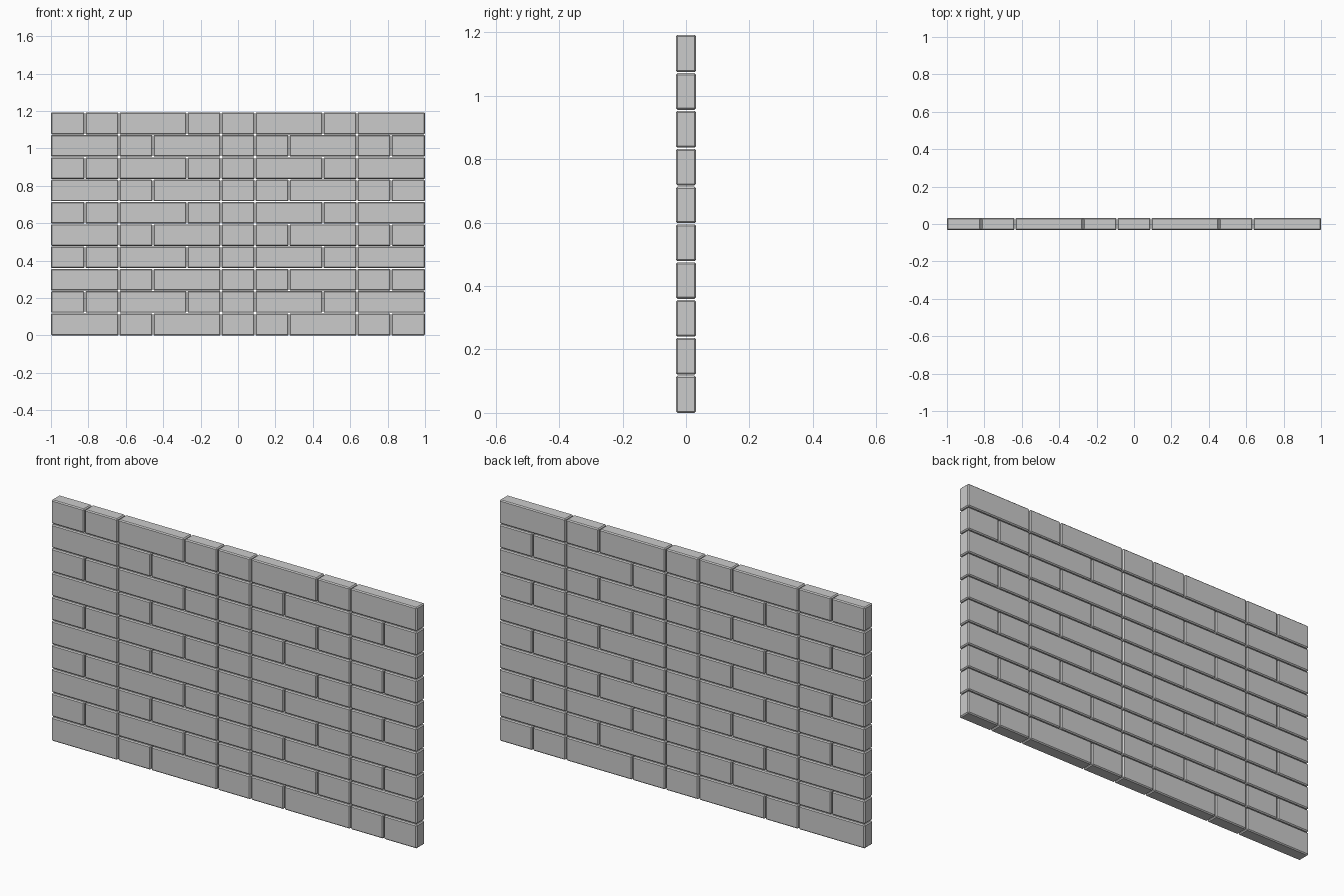
import bpy, bmesh
from mathutils import Matrix, Vector

if "Cube" in bpy.data.objects:
    bpy.data.objects.remove(bpy.data.objects["Cube"])

UNIT = 2 / 11          # half-brick length
ROW = 0.1192           # course height
DEPTH = 0.064
GAP = 0.004
BEVEL = 0.005

# brick lengths in half-bricks for the two alternating courses
PATTERNS = ([2, 1, 2, 1, 1, 2, 1, 1], [1, 1, 2, 1, 1, 2, 1, 2])


def add_brick(bm, x0, x1, z0, z1):
    size = Vector((x1 - x0, DEPTH, z1 - z0))
    mid = Vector(((x0 + x1) / 2, 0, (z0 + z1) / 2))
    bmesh.ops.create_cube(bm, size=1, matrix=Matrix.Translation(mid) @ Matrix.Diagonal(size.to_4d()))


# one object per course of bricks
for row in range(10):
    bm = bmesh.new()
    x = -1.0
    for n in PATTERNS[row % 2]:
        end = x + n * UNIT
        # the wall ends stay flush, inner joints get a thin gap
        left = x if x < -0.999 else x + GAP / 2
        right = end if end > 0.999 else end - GAP / 2
        z0 = row * ROW + (GAP / 2 if row else 0)
        z1 = (row + 1) * ROW - (GAP / 2 if row < 9 else 0)
        add_brick(bm, left, right, z0, z1)
        x = end
    # softened brick edges
    bmesh.ops.bevel(bm, geom=bm.edges[:], offset=BEVEL, segments=1, affect='EDGES', profile=0.5)
    mesh = bpy.data.meshes.new(f"brick_course_{row + 1}")
    bm.to_mesh(mesh)
    bm.free()
    bpy.context.collection.objects.link(bpy.data.objects.new(mesh.name, mesh))
